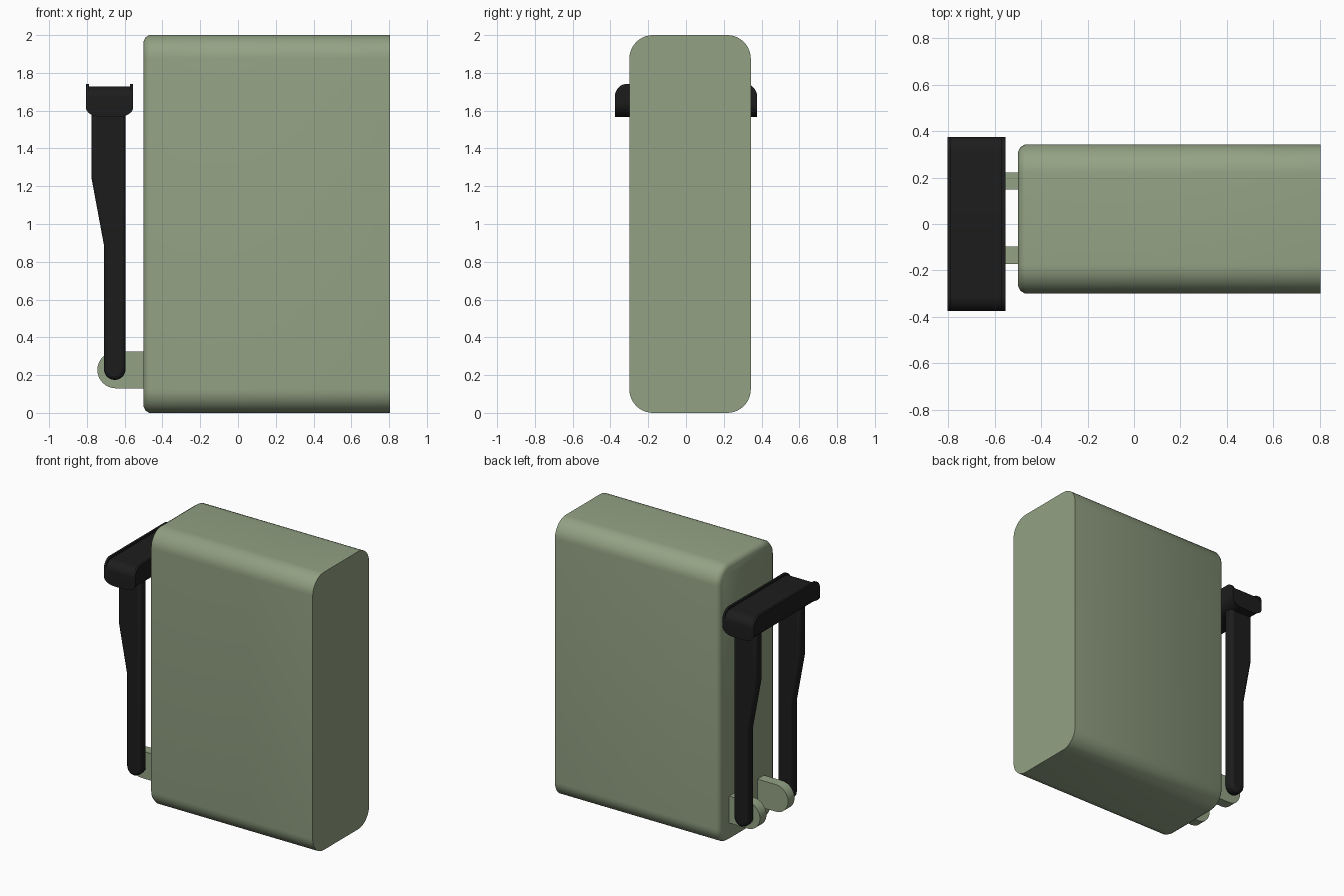
import bpy, bmesh, math

if "Cube" in bpy.data.objects:
    bpy.data.objects.remove(bpy.data.objects["Cube"])


def material(name, rgb):
    m = bpy.data.materials.new(name)
    m.diffuse_color = (*rgb, 1)
    m.use_nodes = True
    m.node_tree.nodes["Principled BSDF"].inputs["Base Color"].default_value = m.diffuse_color
    return m


green = material("sage", (0.29, 0.36, 0.23))
black = material("black", (0.012, 0.012, 0.012))


def loft(name, rings, mat, bevel=0, angle=35):
    """Skin equal-length rings and close both ends."""
    bm = bmesh.new()
    loops = [[bm.verts.new(p) for p in r] for r in rings]
    n = len(loops[0])
    for a, b in zip(loops, loops[1:]):
        for i in range(n):
            j = (i + 1) % n
            bm.faces.new((a[i], a[j], b[j], b[i]))
    bm.faces.new(loops[0])
    bm.faces.new(loops[-1])
    bmesh.ops.recalc_face_normals(bm, faces=bm.faces)
    mesh = bpy.data.meshes.new(name)
    bm.to_mesh(mesh)
    bm.free()
    ob = bpy.data.objects.new(name, mesh)
    bpy.context.collection.objects.link(ob)
    mesh.materials.append(mat)
    if bevel:
        mod = ob.modifiers.new("Bevel", 'BEVEL')
        mod.width, mod.segments = bevel, 3
        mod.limit_method, mod.angle_limit = 'ANGLE', math.radians(60)
    bpy.ops.object.select_all(action='DESELECT')
    ob.select_set(True)
    bpy.context.view_layer.objects.active = ob
    bpy.ops.object.shade_smooth_by_angle(angle=math.radians(angle))
    return ob


def arc(cx, cz, r, a0, a1, n):
    return [(cx + r * math.cos(math.radians(a0 + (a1 - a0) * i / n)),
             cz + r * math.sin(math.radians(a0 + (a1 - a0) * i / n))) for i in range(n + 1)]


def round_rect(y0, y1, z0, z1, r):
    return (arc(y1 - r, z1 - r, r, 0, 90, 10) + arc(y0 + r, z1 - r, r, 90, 180, 10)
            + arc(y0 + r, z0 + r, r, 180, 270, 10) + arc(y1 - r, z0 + r, r, 270, 360, 10))


# Body: rounded block, softened on the left end only
rings = []
for x, d in ((-0.5, 0.032), (-0.49, 0.012), (-0.47, 0), (0.805, 0)):
    pts = round_rect(-0.3 + d, 0.343 - d, d, 2 - d, 0.125 - d)
    rings.append([(x, y, z) for y, z in pts])
loft("body", rings, green)

# Hinge lugs and the arms outside them
lug = [(-0.48, 0.13), (-0.48, 0.325)] + arc(-0.647, 0.2275, 0.0975, 90, 270, 16)
arm = ([(-0.595, 1.6), (-0.76, 1.6), (-0.775, 1.575), (-0.775, 1.24), (-0.71, 0.89)]
       + arc(-0.6525, 0.232, 0.0575, 180, 360, 14))
arm[1:3] = [(-0.775, 1.6)]
MID = 0.025
for side, label in ((1, "back"), (-1, "front")):
    loft(label + "_lug", [[(x, MID + side * d, z) for x, z in lug] for d in (0.123, 0.197)], green)
    loft(label + "_arm", [[(x, MID + side * d, z) for x, z in arm] for d in (0.21, 0.287)],
         black, bevel=0.022)

# Crossbar: rounded underside, shallow channel on top, top rounded down at both ends
Z0, Z1, R = 1.567, 1.742, 0.065
bar = (arc(-0.725, 1.647, 0.08, 180, 270, 8) + arc(-0.635, 1.647, 0.08, 270, 360, 8)
       + [(-0.555, Z1), (-0.571, Z1), (-0.571, 1.728), (-0.789, 1.728), (-0.789, Z1), (-0.805, Z1)])
half = []
for i in range(9):
    t = math.radians(90 * i / 8)
    half.append((0.376 - R + R * math.cos(t), Z1 - R + R * math.sin(t)))
stations = [(-y, z) for y, z in half] + half[::-1]
rings = []
for y, top in stations:
    k = (top - Z0) / (Z1 - Z0)
    rings.append([(x, y, Z0 + (z - Z0) * k) for x, z in bar])
loft("crossbar", rings, black)
